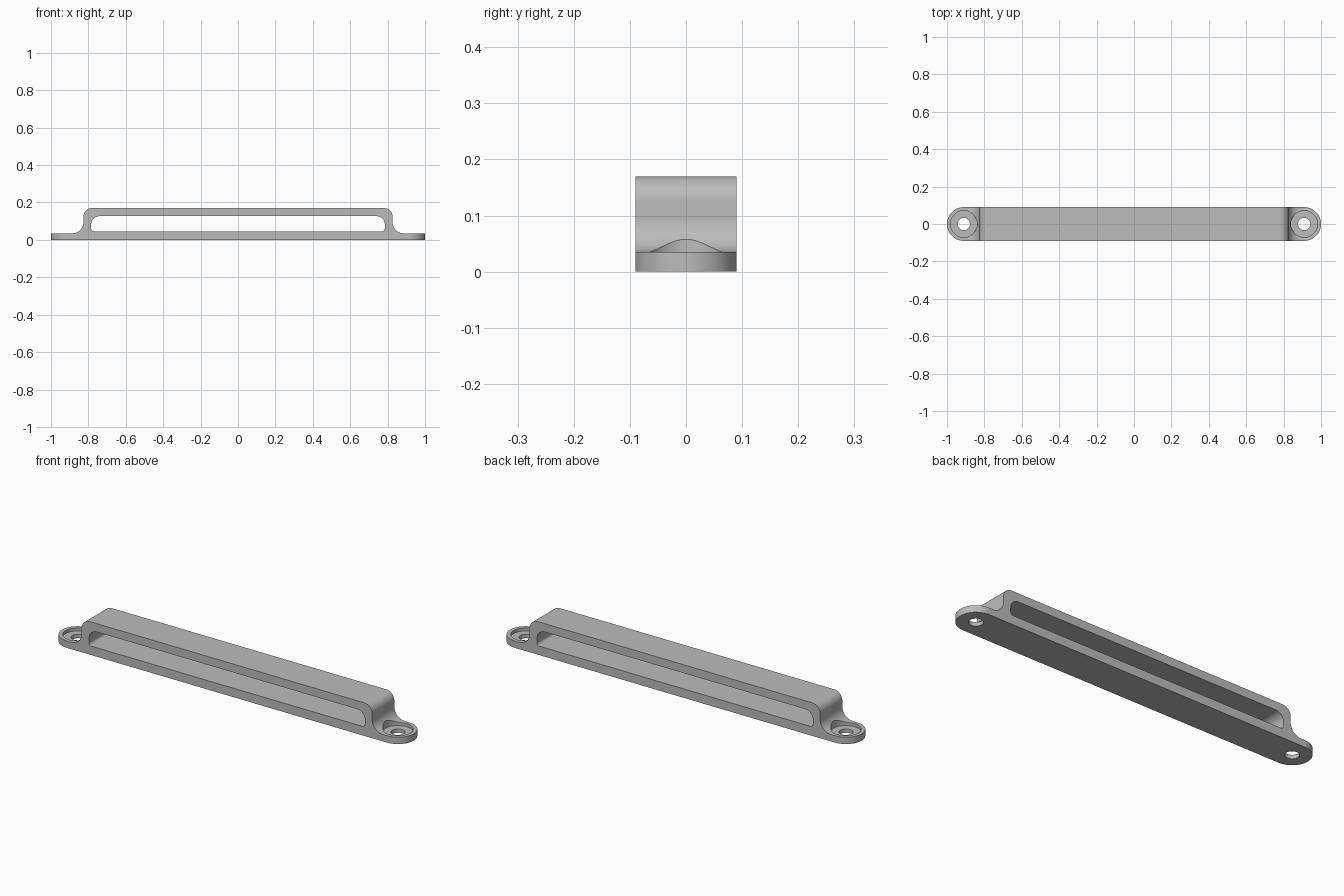
import bpy, bmesh, math
from mathutils import Vector

cube = bpy.data.objects.get("Cube")
if cube:
    bpy.data.objects.remove(cube, do_unlink=True)

HALF_W, HEIGHT, PAD = 0.09, 0.17, 0.035
SIDE_X, HOLE_X = 0.826, 0.91

grey = bpy.data.materials.new("Plain grey")
grey.use_nodes = True
colour = (0.5, 0.5, 0.5, 1)
grey.diffuse_color = colour
grey.node_tree.nodes["Principled BSDF"].inputs["Base Color"].default_value = colour


def arc(cx, cy, r, start, end, n=14):
    angles = [math.radians(start + (end - start) * i / n) for i in range(n + 1)]
    return [(cx + r * math.cos(a), cy + r * math.sin(a)) for a in angles]


def mirrored(points):
    """Close a right-hand half outline with its mirror image."""
    return points + [(-x, y) for x, y in reversed(points)]


def extrude(name, points, low, high, upright=False):
    """Prism from an outline: along z, or along y when upright."""
    bm = bmesh.new()
    place = (lambda p: (p[0], low, p[1])) if upright else (lambda p: (p[0], p[1], low))
    face = bm.faces.new([bm.verts.new(place(p)) for p in points])
    moved = bmesh.ops.extrude_face_region(bm, geom=[face])["geom"]
    shift = Vector((0, high - low, 0)) if upright else Vector((0, 0, high - low))
    bmesh.ops.translate(bm, vec=shift, verts=[v for v in moved if isinstance(v, bmesh.types.BMVert)])
    bmesh.ops.recalc_face_normals(bm, faces=bm.faces)
    mesh = bpy.data.meshes.new(name)
    bm.to_mesh(mesh)
    bm.free()
    mesh.materials.append(grey)
    obj = bpy.data.objects.new(name, mesh)
    bpy.context.collection.objects.link(obj)
    return obj


def combine(target, tool, operation):
    tool.hide_render = True
    mod = target.modifiers.new("Cut", 'BOOLEAN')
    mod.operation, mod.solver, mod.object = operation, 'EXACT', tool
    bpy.context.view_layer.objects.active = target
    bpy.ops.object.modifier_apply(modifier=mod.name)
    bpy.data.objects.remove(tool, do_unlink=True)


# Side profile: thin mounting pads flaring up into the raised bar
r_foot, r_top = 0.06, 0.045
half = [(1.1, 0), (1.1, PAD)]
half += arc(SIDE_X + r_foot, PAD + r_foot, r_foot, 270, 180)
half += arc(SIDE_X - r_top, HEIGHT - r_top, r_top, 0, 90)
handle = extrude("handle_bracket", mirrored(half), -HALF_W, HALF_W, upright=True)

# Long slot through the bar, with tighter corners at the bottom
x, low, high, r_low, r_high = 0.785, 0.046, 0.127, 0.015, 0.045
half = arc(x - r_low, low + r_low, r_low, 270, 360)
half += arc(x - r_high, high - r_high, r_high, 0, 90)
combine(handle, extrude("slot_cutter", mirrored(half), -0.2, 0.2, upright=True), 'DIFFERENCE')

# Rounded ends in plan
plan = mirrored(arc(HOLE_X, 0, HALF_W, -90, 90, 40))
combine(handle, extrude("plan_outline", plan, -0.1, 0.3), 'INTERSECT')

# Screw holes with shallow round recesses
for side in (-1, 1):
    for radius, floor in ((0.071, 0.02), (0.033, -0.1)):
        ring = arc(side * HOLE_X, 0, radius, 0, 360, 48)[:-1]
        combine(handle, extrude("screw_cutter", ring, floor, 0.3), 'DIFFERENCE')

# Smooth rounds, crisp edges
bpy.ops.object.select_all(action='DESELECT')
handle.select_set(True)
bpy.context.view_layer.objects.active = handle
bpy.ops.object.shade_smooth_by_angle(angle=math.radians(30))
weighted = handle.modifiers.new("Even shading", 'WEIGHTED_NORMAL')
weighted.keep_sharp = True
